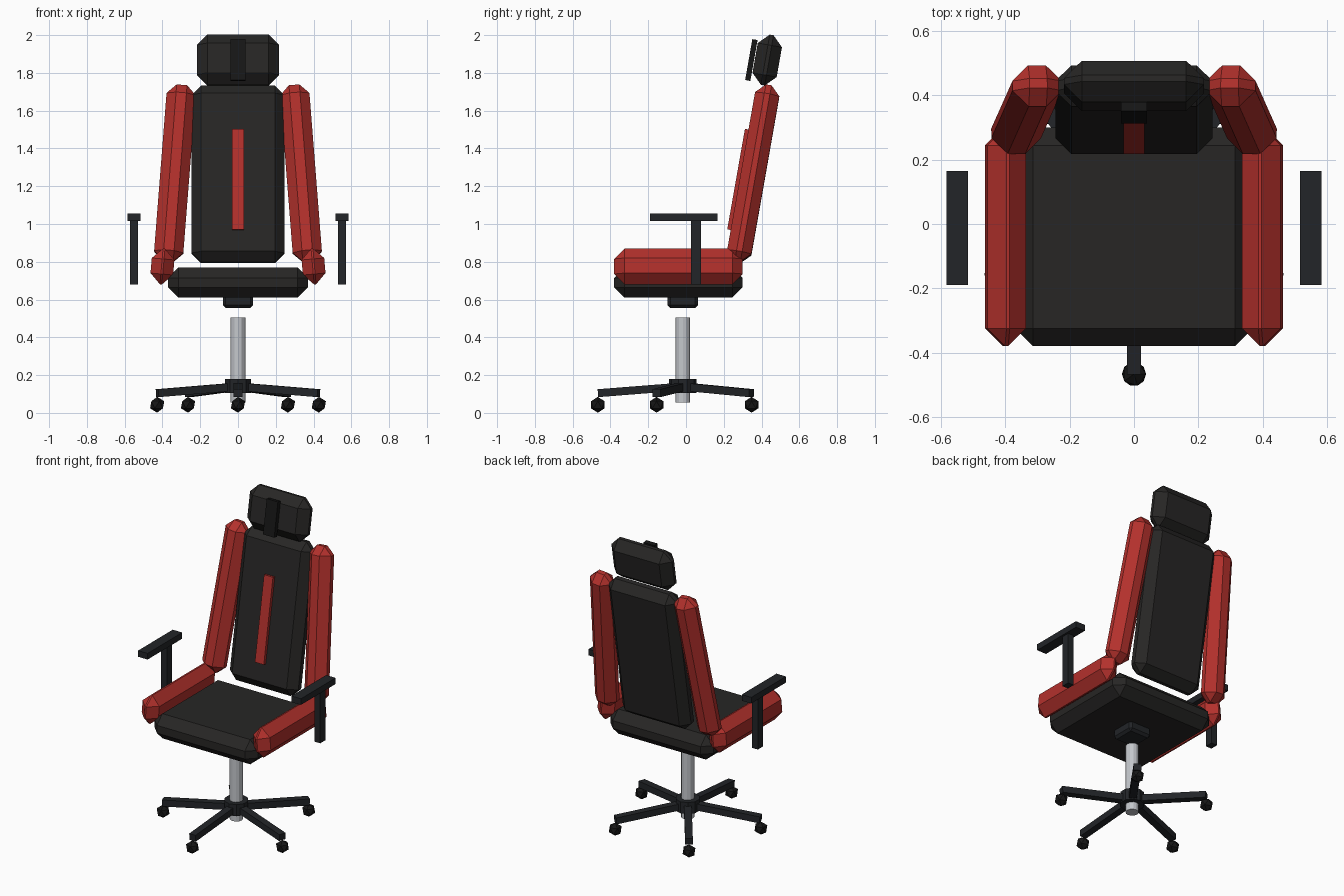
import bpy, math
from mathutils import Vector

if "Cube" in bpy.data.objects:
    bpy.data.objects.remove(bpy.data.objects["Cube"])


def material(name, rgb):
    m = bpy.data.materials.new(name)
    m.diffuse_color = (*rgb, 1)
    m.use_nodes = True
    m.node_tree.nodes["Principled BSDF"].inputs["Base Color"].default_value = m.diffuse_color
    return m


BLACK = material("black_leather", (0.02, 0.019, 0.018))
RED = material("red_leather", (0.45, 0.03, 0.025))
PLASTIC = material("dark_plastic", (0.016, 0.018, 0.021))
DARK = material("deep_black", (0.008, 0.008, 0.008))
METAL = material("steel", (0.55, 0.57, 0.6))
CY = -0.017                      # column axis
TILT = math.radians(-10)         # recline of the back


def finish(name, mat):
    ob = bpy.context.object
    ob.name = name
    ob.data.materials.append(mat)
    return ob


def box(name, loc, size, mat, rot=(0, 0, 0), bevel=0):
    bpy.ops.mesh.primitive_cube_add(size=1, location=loc, rotation=rot)
    ob = finish(name, mat)
    ob.scale = size
    bpy.ops.object.transform_apply(location=False, rotation=False, scale=True)
    if bevel:
        b = ob.modifiers.new("chamfer", 'BEVEL')
        b.width = bevel
        b.segments = 1
    return ob


def tube(name, z0, z1, r, sides, mat):
    bpy.ops.mesh.primitive_cylinder_add(vertices=sides, radius=r, depth=z1 - z0,
                                        location=(0, CY, (z0 + z1) / 2))
    return finish(name, mat)


# Seat, backrest and headrest cushions
box("seat", (0, -0.04, 0.69), (0.74, 0.68, 0.16), BLACK, bevel=0.055)
box("seat_mount", (0, CY, 0.59), (0.16, 0.16, 0.07), PLASTIC, bevel=0.015)
box("backrest", (0, 0.356, 1.263), (0.49, 0.13, 0.95), BLACK, (TILT, 0, 0), 0.05)
box("back_stripe", (0, 0.28, 1.235), (0.064, 0.03, 0.54), RED, (TILT, 0, 0))
box("headrest", (0, 0.43, 1.868), (0.435, 0.13, 0.27), BLACK, (TILT, 0, 0), 0.055)
box("headrest_strip", (0, 0.346, 1.868), (0.08, 0.028, 0.22), DARK, (TILT, 0, 0))

# Side bolsters and armrests, both sides
for side, s in (("left", -1), ("right", 1)):
    box(f"{side}_seat_bolster", (s * 0.4, -0.04, 0.775), (0.12, 0.68, 0.19), RED,
        (0, math.radians(-5 * s), 0), 0.055)
    box(f"{side}_back_bolster", (s * 0.334, 0.356, 1.268), (0.155, 0.13, 0.95), RED,
        (TILT, math.radians(-4.5 * s), 0), 0.05)
    box(f"{side}_arm_post", (s * 0.55, 0.053, 0.85), (0.042, 0.052, 0.34), PLASTIC)
    box(f"{side}_arm_pad", (s * 0.55, -0.012, 1.035), (0.068, 0.355, 0.04), PLASTIC)

# Gas column and hub
tube("column", 0.055, 0.505, 0.039, 12, METAL)
tube("hub", 0.105, 0.18, 0.073, 10, PLASTIC)

# Five star legs with castors
for i in range(5):
    a = math.radians(-90 + 72 * i)
    d = Vector((math.cos(a), math.sin(a), 0))
    c = Vector((0, CY, 0))
    box(f"star_leg_{i + 1}", c + d * 0.225 + Vector((0, 0, 0.122)), (0.45, 0.045, 0.042),
        PLASTIC, (0, math.radians(4.5), a))
    bpy.ops.mesh.primitive_ico_sphere_add(subdivisions=1, radius=0.042,
                                          location=c + d * 0.45 + Vector((0, 0, 0.043)))
    finish(f"castor_{i + 1}", DARK)
